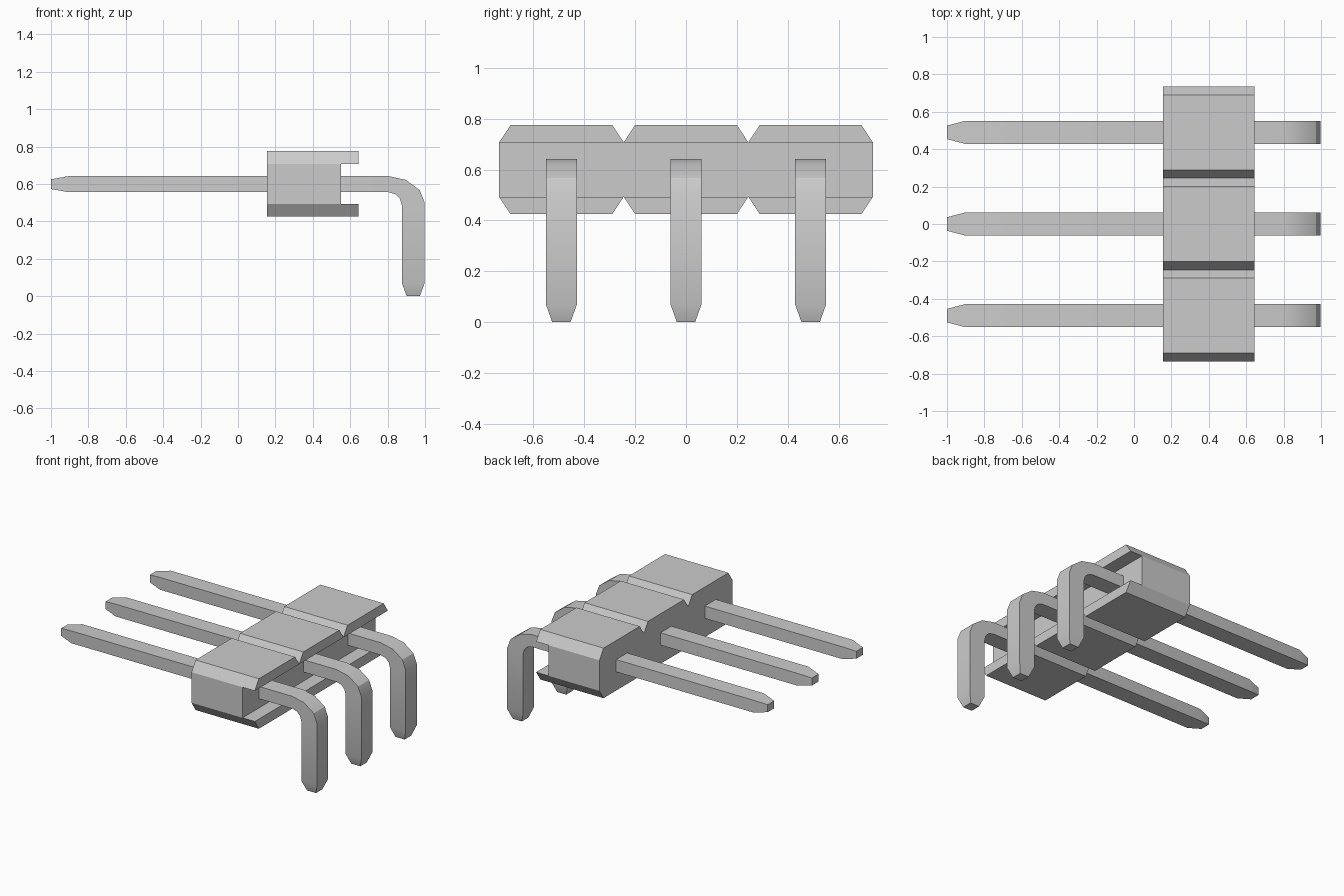
import bpy
import bmesh
import math

cube = bpy.data.objects.get("Cube")
if cube:
    bpy.data.objects.remove(cube, do_unlink=True)

grey = bpy.data.materials.new("plain grey")
grey.use_nodes = True
colour = (0.6, 0.6, 0.6, 1)
grey.diffuse_color = colour
grey.node_tree.nodes["Principled BSDF"].inputs["Base Color"].default_value = colour

PITCH = 0.49
ROWS = (-PITCH, 0, PITCH)


def loft(bm, sections, caps=True):
    """Skin a series of matching closed rings."""
    rings = [[bm.verts.new(p) for p in s] for s in sections]
    for a, b in zip(rings, rings[1:]):
        n = len(a)
        for i in range(n):
            j = (i + 1) % n
            bm.faces.new((a[i], a[j], b[j], b[i]))
    if caps:
        bm.faces.new(rings[0])
        bm.faces.new(rings[-1])


def finish(bm, name, smooth=False):
    bmesh.ops.recalc_face_normals(bm, faces=bm.faces)
    mesh = bpy.data.meshes.new(name)
    bm.to_mesh(mesh)
    bm.free()
    mesh.materials.append(grey)
    obj = bpy.data.objects.new(name, mesh)
    bpy.context.collection.objects.link(obj)
    if smooth:
        bpy.ops.object.select_all(action='DESELECT')
        obj.select_set(True)
        bpy.context.view_layer.objects.active = obj
        bpy.ops.object.shade_smooth_by_angle(angle=math.radians(30))
    return obj


# Housing: central core, closed above and below by the flanges
BACK, CORE_FRONT, FLANGE_FRONT = 0.155, 0.55, 0.645
MID, INNER, OUTER = 0.6, 0.107, 0.175
bm = bmesh.new()
w = PITCH * 1.5
core = ((-w, MID - INNER), (w, MID - INNER), (w, MID + INNER), (-w, MID + INNER))
loft(bm, [[(x, y, z) for y, z in core] for x in (BACK, CORE_FRONT)])
bmesh.ops.delete(bm, geom=[f for f in bm.faces
                           if abs(f.calc_center_median().z - MID) > 0.1],
                 context='FACES_ONLY')
finish(bm, "housing_core")

# Bevelled flange blocks, one per pin, above and below the core
for side, name in ((1, "upper_flange"), (-1, "lower_flange")):
    bm = bmesh.new()
    for row in ROWS:
        half, top = PITCH / 2, 0.2
        profile = ((-half, INNER), (half, INNER), (top, OUTER), (-top, OUTER))
        loft(bm, [[(x, row + y, MID + side * z) for y, z in profile]
                  for x in (BACK, FLANGE_FRONT)])
    finish(bm, name)

# Bent pin: outer x, z, inner x, z, half width at each section
pin_path = (
    (-1.0, 0.625, -1.0, 0.573, 0.036),
    (-0.905, 0.642, -0.905, 0.556, 0.061),
    (0.805, 0.642, 0.805, 0.556, 0.061),
    (0.897, 0.622, 0.842, 0.545, 0.061),
    (0.972, 0.567, 0.866, 0.521, 0.061),
    (0.998, 0.5, 0.876, 0.485, 0.061),
    (0.998, 0.07, 0.876, 0.07, 0.061),
    (0.972, 0.0, 0.902, 0.0, 0.036),
)
for row, name in zip(ROWS, ("front_pin", "middle_pin", "back_pin")):
    bm = bmesh.new()
    loft(bm, [[(ox, row - h, oz), (ox, row + h, oz),
               (ix, row + h, iz), (ix, row - h, iz)]
              for ox, oz, ix, iz, h in pin_path])
    finish(bm, name, smooth=True)
